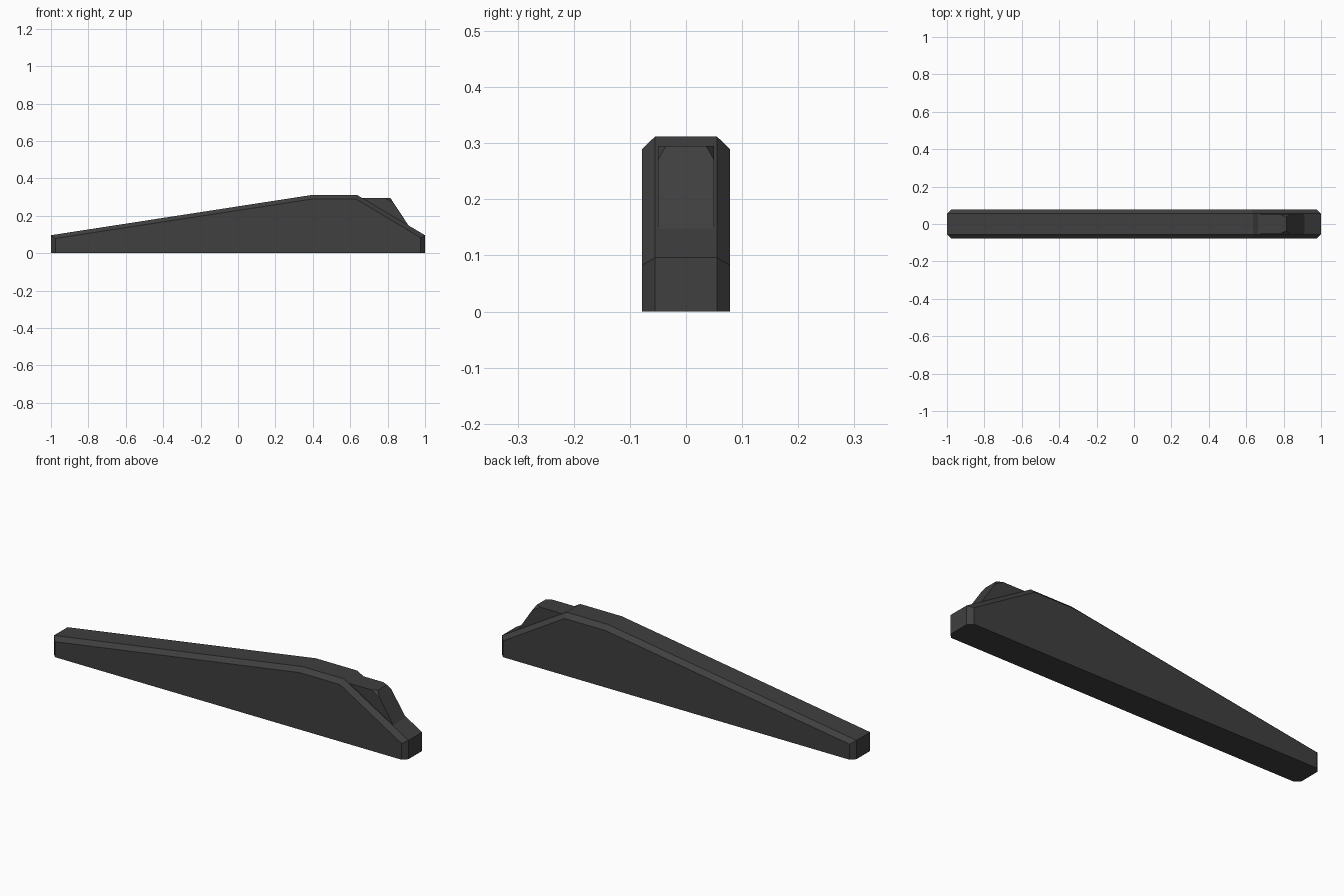
import bpy
import bmesh

cube = bpy.data.objects.get("Cube")
if cube:
    bpy.data.objects.remove(cube, do_unlink=True)

grey = bpy.data.materials.new("dark_grey")
grey.use_nodes = True
colour = (0.05, 0.05, 0.05, 1)
grey.diffuse_color = colour
grey.node_tree.nodes["Principled BSDF"].inputs["Base Color"].default_value = colour


def finish(bm, name):
    bmesh.ops.recalc_face_normals(bm, faces=bm.faces)
    mesh = bpy.data.meshes.new(name)
    bm.to_mesh(mesh)
    bm.free()
    mesh.materials.append(grey)
    obj = bpy.data.objects.new(name, mesh)
    bpy.context.collection.objects.link(obj)
    return obj


def loft(sections, name):
    """Skin (profile, y) sections of equal point count and cap both ends."""
    bm = bmesh.new()
    rings = [[bm.verts.new((x, y, z)) for x, z in pts] for pts, y in sections]
    n = len(rings[0])
    for a, b in zip(rings, rings[1:]):
        for i in range(n):
            j = (i + 1) % n
            bm.faces.new((a[i], a[j], b[j], b[i]))
    bm.faces.new(rings[0])
    bm.faces.new(rings[-1])
    return finish(bm, name)


# Long wedge body, chamfered along every edge but the base
outer = [(-1, 0), (-1, 0.096), (0.4, 0.312), (0.635, 0.312), (1, 0.096), (1, 0)]
inner = [(-0.977, 0), (-0.977, 0.079), (0.4, 0.29), (0.63, 0.29),
         (0.977, 0.083), (0.977, 0)]
loft([(inner, -0.078), (outer, -0.055), (outer, 0.055), (inner, 0.078)],
     "wedge_body")

# Raised rear block with its two upper back corners cut off
core = [(0.63, 0.2), (0.63, 0.295), (0.785, 0.295), (0.815, 0.295),
        (0.831, 0.27), (0.915, 0.143), (0.9, 0.1)]
side = core[:3] + [(0.785, 0.295)] + core[4:]
bm = bmesh.new()
rings = {}
for s in (-1, 1):
    rings[s] = [bm.verts.new((x, s * (0.036 if i == 3 else 0.05), z))
                for i, (x, z) in enumerate(core)]
    r = rings[s]
    bm.faces.new([r[i] for i in (0, 1, 2, 4, 5, 6)])
    bm.faces.new((r[2], r[3], r[4]))
a, b = rings[-1], rings[1]
for group in ((0, 1), (1, 2, 3), (3, 4, 5), (5, 6), (6, 0)):
    bm.faces.new([a[i] for i in group] + [b[i] for i in reversed(group)])
finish(bm, "rear_block")
